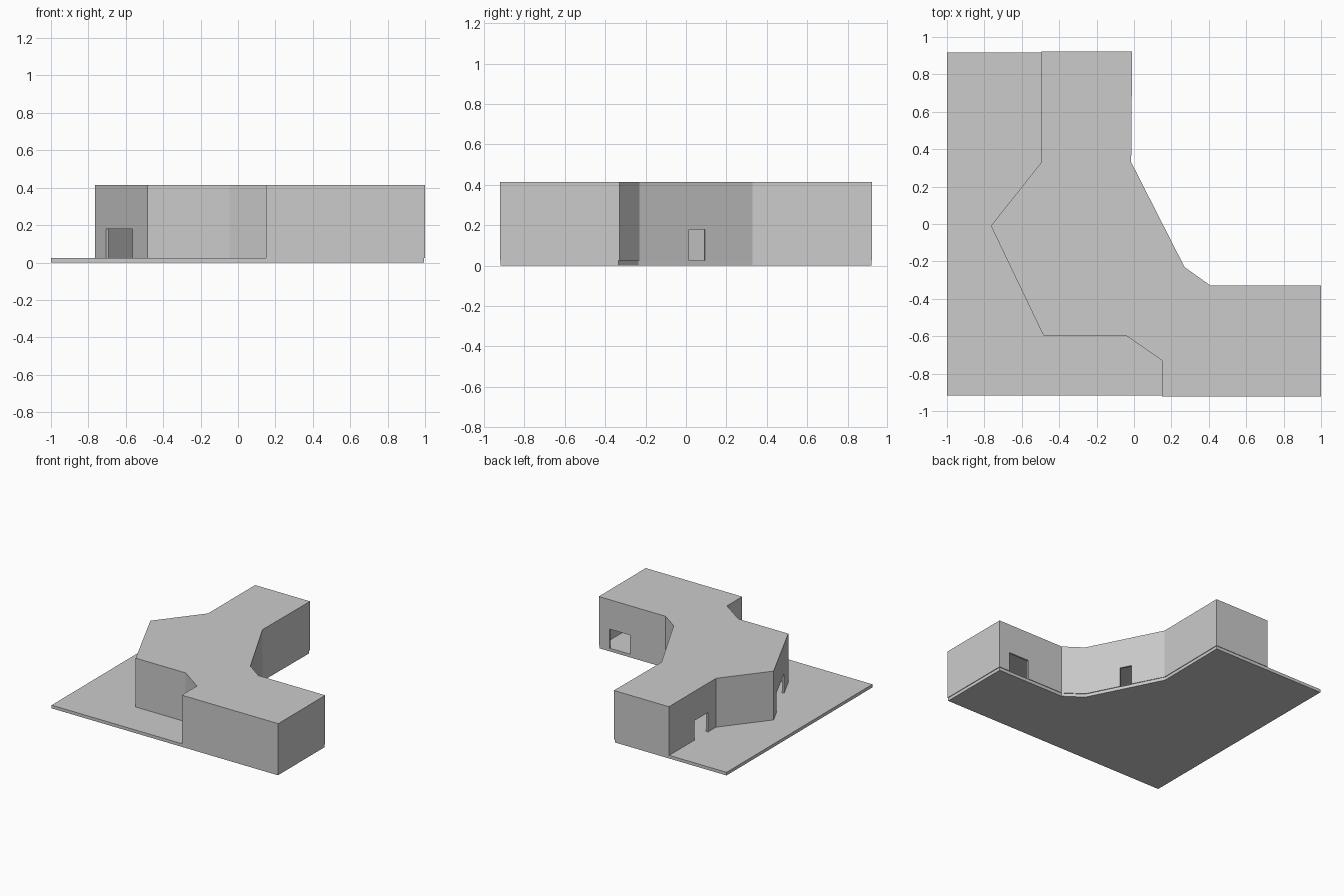
import bpy, bmesh
from mathutils import Vector

if "Cube" in bpy.data.objects:
    bpy.data.objects.remove(bpy.data.objects["Cube"])

OUTLINE = [(-0.495, 0.922), (-0.495, 0.33), (-0.765, -0.01), (-0.485, -0.595),
           (-0.045, -0.595), (0.15, -0.73), (0.15, -0.922), (1, -0.922),
           (1, -0.33), (0.41, -0.33), (0.27, -0.23), (-0.015, 0.33), (-0.01, 0.922)]
PLATE = [(-1, 0.918), (-1, -0.918), (0.995, -0.918), (0.995, -0.335),
         (0.408, -0.335), (0.266, -0.235), (-0.02, 0.33), (-0.015, 0.918)]
FLOOR, DOOR_TOP, WALL_TOP, ROOF_TOP = 0.025, 0.18, 0.405, 0.414

# Door openings: wall edge index -> start and end fraction along it
DOORS = {0: (0.544, 0.83), 2: (0.214, 0.714), 8: (0.16, 0.465), 10: (0.437, 0.58)}


def finish(name, bm):
    mesh = bpy.data.meshes.new(name)
    bm.to_mesh(mesh)
    bm.free()
    obj = bpy.data.objects.new(name, mesh)
    bpy.context.collection.objects.link(obj)
    return obj


def slab(name, pts, z0, z1):
    bm = bmesh.new()
    face = bm.faces.new([bm.verts.new((x, y, z0)) for x, y in pts])
    ext = bmesh.ops.extrude_face_region(bm, geom=[face])
    verts = [g for g in ext["geom"] if isinstance(g, bmesh.types.BMVert)]
    bmesh.ops.translate(bm, vec=(0, 0, z1 - z0), verts=verts)
    bmesh.ops.recalc_face_normals(bm, faces=bm.faces)
    return finish(name, bm)


# Ground plate and roof
slab("ground_plate", PLATE, 0, FLOOR)
slab("roof", OUTLINE, WALL_TOP, ROOF_TOP)

# Hollow walls with door openings left out
bm = bmesh.new()
for i, p in enumerate(OUTLINE):
    a, b = Vector(p), Vector(OUTLINE[(i + 1) % len(OUTLINE)])
    cuts = [0, *DOORS.get(i, ()), 1]
    for c in range(len(cuts) - 1):
        s, e = a.lerp(b, cuts[c]), a.lerp(b, cuts[c + 1])
        for z0, z1 in ((FLOOR, DOOR_TOP), (DOOR_TOP, WALL_TOP)):
            if i in DOORS and c == 1 and z0 == FLOOR:
                continue
            bm.faces.new([bm.verts.new((*q, z)) for q, z in
                          ((s, z0), (e, z0), (e, z1), (s, z1))])
bmesh.ops.remove_doubles(bm, verts=bm.verts, dist=0.0005)
walls = finish("walls", bm)
mod = walls.modifiers.new("thickness", 'SOLIDIFY')
mod.thickness = 0.015
mod.offset = -1
mod.use_even_offset = True
